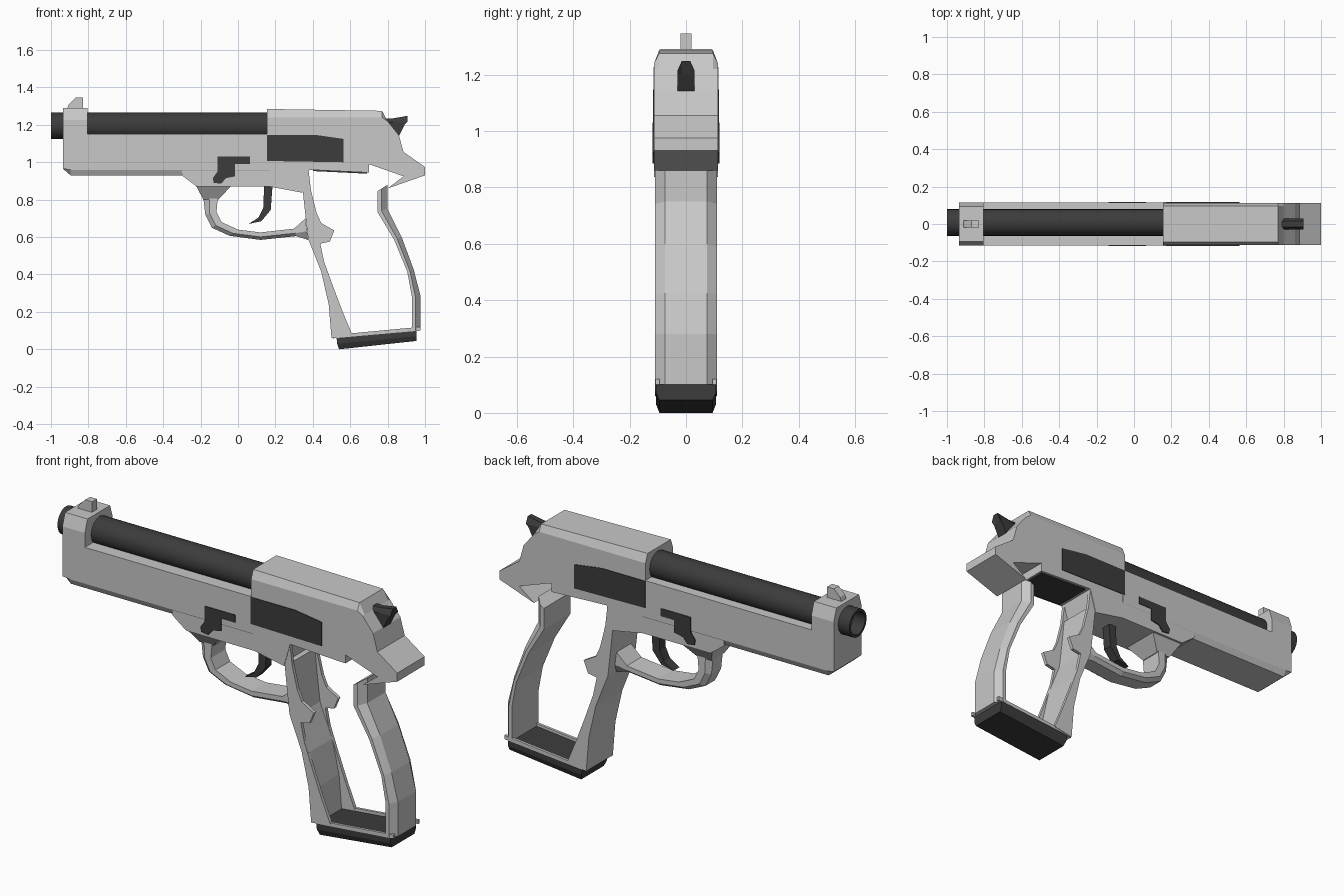
import bpy, bmesh, math

cube = bpy.data.objects.get("Cube")
if cube:
    bpy.data.objects.remove(cube, do_unlink=True)


def material(name, value):
    m = bpy.data.materials.new(name)
    m.use_nodes = True
    colour = (value, value, value, 1)
    m.diffuse_color = colour
    m.node_tree.nodes["Principled BSDF"].inputs["Base Color"].default_value = colour
    return m


LIGHT = material("light grey", 0.58)
DARK = material("dark grey", 0.045)


def finish(name, bm, mat):
    bmesh.ops.recalc_face_normals(bm, faces=bm.faces)
    mesh = bpy.data.meshes.new(name)
    bm.to_mesh(mesh)
    bm.free()
    mesh.materials.append(mat)
    obj = bpy.data.objects.new(name, mesh)
    bpy.context.scene.collection.objects.link(obj)
    return obj


def loft(name, layers, mat):
    """Join matching side outlines (x, z), each placed at its own y."""
    bm = bmesh.new()
    rings = [[bm.verts.new((x, y, z)) for x, z in pts] for y, pts in layers]
    for a, b in zip(rings, rings[1:]):
        for i in range(len(a)):
            j = (i + 1) % len(a)
            bm.faces.new((a[i], a[j], b[j], b[i]))
    bm.faces.new(rings[0])
    bm.faces.new(rings[-1])
    return finish(name, bm, mat)


def slab(name, pts, y0, y1, mat):
    return loft(name, [(y0, pts), (y1, pts)], mat)


def chamfered(name, pts, wide, flat, mat, top=9, floor=-9):
    """Slab whose outer sides stop at the given heights."""
    side = [(x, max(min(z, top), floor)) for x, z in pts]
    return loft(name, [(-wide, side), (-flat, pts), (flat, pts), (wide, side)], mat)


def band(name, outer, inner, wide, flat, blend, mat):
    """Curved strap with bevelled outer corners."""
    soft = [(a + (c - a) * blend, b + (d - b) * blend)
            for (a, b), (c, d) in zip(outer, inner)]
    full, side = outer + inner[::-1], soft + inner[::-1]
    return loft(name, [(-wide, side), (-flat, full), (flat, full), (wide, side)], mat)


def both_sides(name, pts, y0, y1, mat):
    for label, s in (("right", -1), ("left", 1)):
        slab(f"{label}_{name}", pts, s * y0, s * y1, mat)


# Forward body and front sight
chamfered("forward_body", [(-.935, 1.15), (.17, 1.15), (.17, .93), (-.895, .93), (-.935, .965)],
          .115, .1, LIGHT, floor=.96)
chamfered("front_block", [(-.935, 1.1), (-.935, 1.29), (-.805, 1.29), (-.805, 1.1)],
          .115, .093, LIGHT, top=1.225)
slab("front_sight", [(-.915, 1.28), (-.905, 1.31), (-.87, 1.345), (-.83, 1.345), (-.83, 1.28)],
     -.02, .02, LIGHT)

# Rear body with tang
chamfered("rear_body", [
    (.155, 1.285), (.77, 1.275), (.8, 1.22), (.86, 1.145), (.885, 1.055), (1, .975),
    (1, .93), (.8, .86), (.885, .925), (.7, .99), (.7, .945), (.38, .96), (.345, .837),
    (.17, .87), (-.22, .87), (-.3, .93), (-.3, 1), (.155, 1)], .113, .096, LIGHT, top=1.24)
slab("underside_panel", [(.4, .962), (.69, .95), (.69, .939), (.4, .953)], -.1, .1, DARK)

# Hollow barrel
bm = bmesh.new()
tube = [(-.85, 0), (-.85, .055), (-1, .058), (-1, .071), (.17, .071)]
verts = [bm.verts.new((x, .008, 1.195 + r)) for x, r in tube]
edges = [bm.edges.new(pair) for pair in zip(verts, verts[1:])]
bmesh.ops.spin(bm, geom=verts + edges, cent=(0, .008, 1.195), axis=(1, 0, 0),
               angle=math.tau, steps=32)
bmesh.ops.remove_doubles(bm, verts=bm.verts, dist=.0005)
barrel = finish("barrel", bm, DARK)
bpy.context.view_layer.objects.active = barrel
barrel.select_set(True)
bpy.ops.object.shade_smooth_by_angle(angle=math.radians(40))

# Side panels and levers
both_sides("panel", [(.155, 1.147), (.41, 1.147), (.565, 1.125), (.565, 1), (.155, 1.007)],
           .11, .1165, DARK)
both_sides("lever", [(-.11, 1.03), (.065, 1.03), (.065, .99), (-.015, .99), (-.015, .925),
                     (-.065, .915), (-.09, .885), (-.13, .89), (-.135, .915), (-.11, .95)],
           .11, .1185, DARK)

# Hammer
hammer = [(.78, 1.235), (.83, 1.235), (.905, 1.248), (.89, 1.2), (.86, 1.14), (.8, 1.15)]
narrow = [(x, min(z, 1.215)) for x, z in hammer]
loft("hammer", [(-.03, narrow), (-.015, hammer), (.015, hammer), (.03, narrow)], DARK)

# Trigger and its guard
slab("trigger", [(.14, .88), (.185, .88), (.175, .745), (.125, .685), (.056, .67),
                 (.11, .705), (.135, .757)], -.025, .025, DARK)
bm = bmesh.new()
rings = [[bm.verts.new((x, y, z)) for x, y in ((a, -w), (b, -w), (b, w), (a, w))]
         for a, b, w, z in ((-.225, -.035, .105, .875), (-.185, -.105, .055, .8))]
for i in range(4):
    j = (i + 1) % 4
    bm.faces.new((rings[0][i], rings[0][j], rings[1][j], rings[1][i]))
for ring in rings:
    bm.faces.new(ring)
finish("guard_mount", bm, LIGHT)
band("trigger_guard",
     [(-.185, .81), (-.175, .72), (-.14, .65), (-.045, .607), (.12, .585), (.31, .605), (.375, .585)],
     [(-.108, .81), (-.115, .735), (-.088, .68), (0, .64), (.12, .625), (.3, .645), (.36, .7)],
     .06, .04, .4, LIGHT)

# Front of the grip: a channel with shaped side plates
front = [(.345, .86), (.36, .72), (.375, .59), (.445, .415), (.485, .24), (.5, .06)]
back = [(.61, .08), (.56, .2), (.505, .345), (.46, .47), (.44, .565), (.49, .575), (.515, .635),
        (.445, .675), (.42, .73), (.39, .85), (.377, .96)]
both_sides("grip_plate", front + back, .092, .11, LIGHT)
slab("front_strap", front + [(x + .035, z) for x, z in front[::-1]], -.1, .1, LIGHT)

# Back of the grip
band("back_strap",
     [(.8, .88), (.8, .75), (.875, .6), (.94, .425), (.977, .28), (.977, .1)],
     [(.745, .845), (.745, .735), (.835, .585), (.905, .415), (.93, .28), (.93, .1)],
     .11, .075, .6, LIGHT)

# Grip base
both_sides("base_rail", [(.5, .058), (.975, .1), (.975, .12), (.6, .085)], .094, .108, LIGHT)
base = [(.527, .062), (.955, .105), (.955, .045), (.54, 0)]
base_side = [(.527, .062), (.955, .105), (.955, .07), (.53, .03)]
loft("grip_base", [(-.106, base_side), (-.094, base), (.094, base), (.106, base_side)], DARK)
